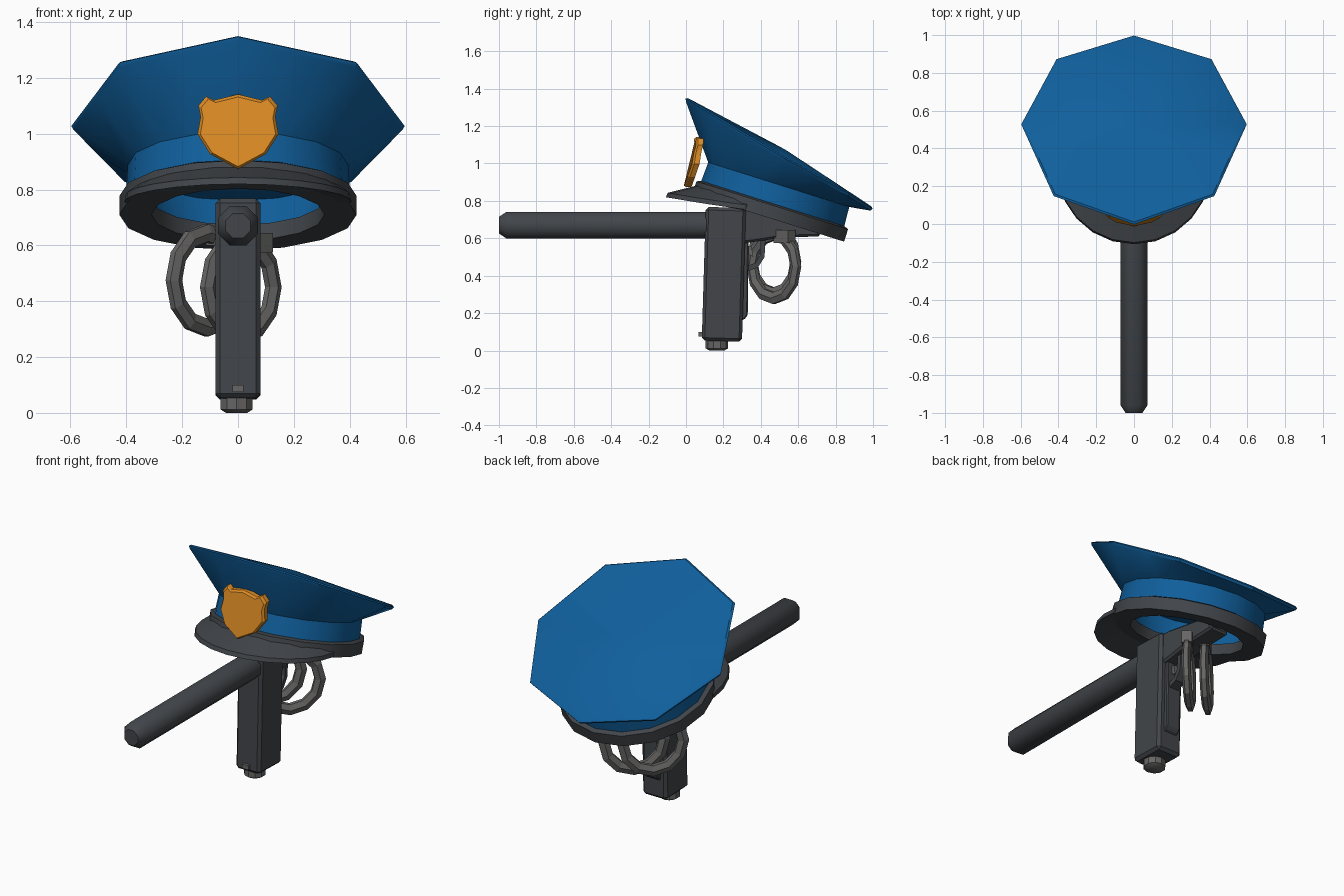
import bpy, bmesh, math
from mathutils import Vector, Matrix

if "Cube" in bpy.data.objects:
    bpy.data.objects.remove(bpy.data.objects["Cube"])

def material(name, rgb):
    m = bpy.data.materials.new(name)
    m.diffuse_color = (*rgb, 1)
    m.use_nodes = True
    m.node_tree.nodes["Principled BSDF"].inputs["Base Color"].default_value = m.diffuse_color
    return m

BLUE = material("cap_blue", (0.005, 0.115, 0.335))
DARK = material("charcoal", (0.054, 0.060, 0.068))
GRAY = material("steel_gray", (0.135, 0.132, 0.130))
GOLD = material("badge_orange", (0.70, 0.255, 0.018))

def finish(name, bm, mat, smooth=35, bevel=0, flip=False):
    bmesh.ops.recalc_face_normals(bm, faces=bm.faces)
    if flip:
        bmesh.ops.reverse_faces(bm, faces=bm.faces)
    me = bpy.data.meshes.new(name)
    bm.to_mesh(me)
    bm.free()
    me.materials.append(mat)
    ob = bpy.data.objects.new(name, me)
    bpy.context.collection.objects.link(ob)
    if bevel:
        b = ob.modifiers.new("bevel", 'BEVEL')
        b.width, b.segments = bevel, 1
    if smooth:
        bpy.context.view_layer.objects.active = ob
        ob.select_set(True)
        bpy.ops.object.shade_smooth_by_angle(angle=math.radians(smooth))
        ob.select_set(False)
    return ob

def loft(name, rings, mat, start=True, end=True, wrap=False, **kw):
    """Skin a list of closed rings of points."""
    bm = bmesh.new()
    vs = [[bm.verts.new(p) for p in r] for r in rings]
    n = len(vs[0])
    pairs = list(zip(vs, vs[1:])) + ([(vs[-1], vs[0])] if wrap else [])
    for a, b in pairs:
        for i in range(n):
            j = (i + 1) % n
            bm.faces.new((a[i], a[j], b[j], b[i]))
    if start and not wrap:
        bm.faces.new(vs[0])
    if end and not wrap:
        bm.faces.new(vs[-1])
    return finish(name, bm, mat, **kw)

def box(name, lo, hi, mat, bevel=0.012, rot=0):
    lo, hi = Vector(lo), Vector(hi)
    bm = bmesh.new()
    bmesh.ops.create_cube(bm, size=1)
    m = (Matrix.Translation((lo + hi) / 2) @ Matrix.Rotation(rot, 4, 'X')
         @ Matrix.Diagonal((*(hi - lo), 1)))
    bm.transform(m)
    return finish(name, bm, mat, smooth=0, bevel=bevel)

def prism(name, yz, half, mat, bevel=0.01):
    """Side profile extruded across x."""
    return loft(name, [[(x, y, z) for y, z in yz] for x in (-half, half)],
                mat, smooth=0, bevel=bevel)

# ---------- cap: local frame tilted backwards ----------
TILT = Matrix.Translation((0, 0.44, 0.71)) @ Matrix.Rotation(math.radians(-17.5), 4, 'X')

def cap_pt(r, deg, up):          # deg measured from the front
    a = math.radians(deg)
    return TILT @ Vector((r * math.sin(a), -r * math.cos(a), up))

def cap_ring(r, up, n=16):
    return [cap_pt(r, 360 * i / n, up) for i in range(n)]

# dark lower ring, blue band, inner lining
loft("cap_lower_ring", [cap_ring(r, u) for r, u in
     ((0.425, 0.0), (0.425, 0.07), (0.40, 0.08), (0.31, 0.06), (0.31, 0.0))],
     DARK, wrap=True)
loft("cap_band", [cap_ring(0.402, 0.06), cap_ring(0.395, 0.192)], BLUE, False, False)
loft("cap_lining", [cap_ring(0.312, 0.03), cap_ring(0.37, 0.17)], BLUE, False, True, flip=True)

# flared eight-sided crown
half = [(0, 0.0, 1.355), (0.425, 0.15, 1.262), (0.597, 0.53, 1.035),
        (0.41, 0.875, 0.845), (0, 1.0, 0.765)]
octo = [Vector(p) for p in half] + [Vector((-x, y, z)) for x, y, z in half[3:0:-1]]
rim = []
for i, p in enumerate(octo):
    rim += [p, (p + octo[(i + 1) % 8]) / 2]
mid = Vector((0, 0.53, 1.075))
up = TILT.to_3x3() @ Vector((0, 0, 1))
loft("cap_crown", [cap_ring(0.395, 0.185),
                   [p.lerp(mid, 0.012) - up * 0.022 for p in rim],
                   [p - up * 0.008 for p in rim],
                   [p.lerp(mid, 0.02) for p in rim],
                   [p.lerp(mid, 0.97) for p in rim]], BLUE, False, True)

# crescent visor
sections = []
for i in range(13):
    t = i / 6 - 1
    c = math.cos(t * math.pi / 2)
    d = 72 * t
    ro = 0.425 + 0.128 * c
    sections.append([cap_pt(0.39, d, 0.065), cap_pt(ro, d, 0.03 - 0.065 * c),
                     cap_pt(ro + 0.002, d, 0.005 - 0.065 * c), cap_pt(0.39, d, 0.0)])
loft("cap_visor", sections, DARK)

# shield badge, gently curved around the crown
right = [(0, 1.141), (0.086, 1.12), (0.114, 1.134), (0.142, 1.10), (0.134, 1.06),
         (0.145, 0.998), (0.10, 0.927), (0, 0.873)]
shield = right + [(-x, z) for x, z in right[-2:0:-1]]

def badge_layer(dy, s):
    return [(x * s, 0.2 * (z - 0.87) + 0.9 * x * x + dy, 1.0 + (z - 1.0) * s)
            for x, z in shield]
loft("cap_badge", [badge_layer(0.028, 1), badge_layer(0.0, 1), badge_layer(-0.012, 0.93)],
     GOLD, smooth=25)

# ---------- baton ----------
def disc(r, c, axis, n, off=0.5):
    out = []
    for i in range(n):
        a = 2 * math.pi * (i + off) / n
        u, v = r * math.cos(a), r * math.sin(a)
        out.append((c[0] + u, c[1], c[2] + v) if axis == 'y' else (c[0] + u, c[1] + v, c[2]))
    return out

loft("baton", [disc(r, (0, y, 0.67), 'y', 8) for r, y in
     ((0.048, -1.0), (0.077, -0.96), (0.077, 0.2))], DARK, smooth=50)

# ---------- pistol pointing down ----------
box("pistol_slide", (-0.08, 0.095, 0.05), (0.08, 0.31, 0.765), DARK, 0.016, -0.03)
loft("pistol_muzzle", [disc(r, (-0.005, 0.165, z), 'z', 10) for r, z in
     ((0.04, 0.0), (0.06, 0.012), (0.06, 0.06))], GRAY)
box("pistol_front_sight", (-0.02, 0.068, 0.075), (0.02, 0.10, 0.10), GRAY, 0)
box("pistol_rear_sight", (-0.05, 0.095, 0.67), (0.05, 0.13, 0.71), DARK, 0.005)
prism("pistol_frame", [(0.28, 0.15), (0.315, 0.17), (0.33, 0.19), (0.335, 0.62), (0.28, 0.62)],
      0.045, DARK, 0.006)
prism("pistol_grip", [(0.27, 0.57), (0.36, 0.58), (0.52, 0.605), (0.72, 0.61),
                      (0.69, 0.70), (0.36, 0.755), (0.27, 0.76)], 0.062, DARK, 0.012)
guard = [(0.32, 0.42), (0.385, 0.445), (0.42, 0.50), (0.425, 0.60)]
guard_in = [(0.40, 0.60), (0.395, 0.51), (0.37, 0.468), (0.32, 0.45)]
prism("trigger_guard", guard + guard_in, 0.03, DARK, 0)
prism("trigger", [(0.32, 0.52), (0.36, 0.50), (0.35, 0.56), (0.32, 0.56)], 0.015, GRAY, 0)

# ---------- handcuffs, rings facing diagonally ----------
SIDE = Vector((1, 1, 0)).normalized()
FACE = Vector((1, -1, 0)).normalized()

def cuff(name, c, n=12):
    rings = []
    for ri, t in ((0.195, -0.012), (0.195, 0.012), (0.165, 0.025),
                  (0.135, 0.012), (0.135, -0.012), (0.165, -0.025)):
        rings.append([Vector(c) + SIDE * ri * math.cos(2 * math.pi * i / n)
                      + Vector((0, 0, 1.03 * ri * math.sin(2 * math.pi * i / n)))
                      + FACE * t for i in range(n)])
    loft(name, rings, GRAY, wrap=True, smooth=0)

cuffs = {"left_cuff": (-0.113, 0.47, 0.475), "right_cuff": (0.01, 0.47, 0.45)}
for name, c in cuffs.items():
    cuff(name, c)
    # lock housing at the top of each cuff
    base = Vector(c) + SIDE * 0.08 + Vector((0, 0, 0.155))
    loft(name + "_lock", [[base + SIDE * s + FACE * f + Vector((0, 0, z)) for s, f in
         ((-0.055, -0.028), (0.055, -0.028), (0.055, 0.028), (-0.055, 0.028))]
         for z in (-0.03, 0.04)], GRAY, smooth=0)
# link between the cuffs
link = [Vector(c) + SIDE * 0.09 + Vector((0, 0, 0.175)) for c in cuffs.values()]
loft("cuff_link", [[p + Vector((0, a, b)) for a, b in
     ((-0.015, -0.015), (0.015, -0.015), (0.015, 0.015), (-0.015, 0.015))] for p in link],
     GRAY, smooth=0)
